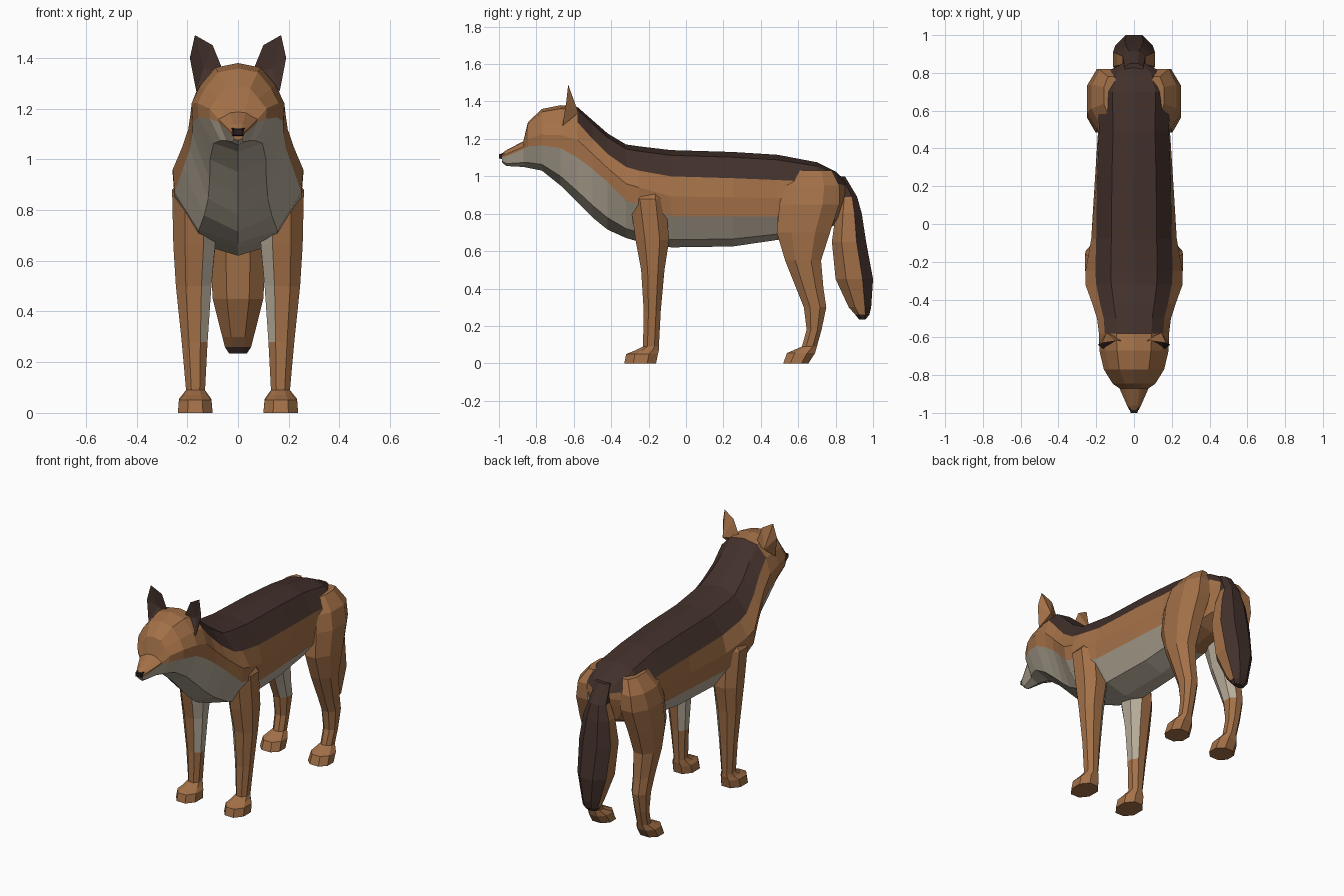
import bpy, bmesh
from mathutils import Vector

if "Cube" in bpy.data.objects:
    bpy.data.objects.remove(bpy.data.objects["Cube"])


def material(name, rgb):
    m = bpy.data.materials.new(name)
    m.diffuse_color = (*rgb, 1)
    m.use_nodes = True
    m.node_tree.nodes["Principled BSDF"].inputs["Base Color"].default_value = m.diffuse_color
    return m


MATS = [material("brown fur", (0.37, 0.165, 0.065)),
        material("dark fur", (0.055, 0.03, 0.024)),
        material("cream fur", (0.47, 0.41, 0.32)),
        material("nose black", (0.02, 0.012, 0.012))]
BROWN, DARK, CREAM, BLACK = range(4)


def finish(name, bm):
    me = bpy.data.meshes.new(name)
    bm.to_mesh(me)
    bm.free()
    for m in MATS:
        me.materials.append(m)
    ob = bpy.data.objects.new(name, me)
    bpy.context.collection.objects.link(ob)
    return ob


def loft(name, rings, rule):
    """Skin a list of closed rings; rule(i, j, centre, normal) gives the colour."""
    bm = bmesh.new()
    vs = [[bm.verts.new(p) for p in r] for r in rings]
    n = len(rings[0])
    tags = {}
    for i in range(len(vs) - 1):
        for j in range(n):
            k = (j + 1) % n
            f = bm.faces.new((vs[i][j], vs[i][k], vs[i + 1][k], vs[i + 1][j]))
            tags[f] = (i, j)
    tags[bm.faces.new(vs[0])] = (0, -1)
    tags[bm.faces.new(vs[-1])] = (len(vs) - 1, -1)
    bmesh.ops.recalc_face_normals(bm, faces=bm.faces[:])
    bm.normal_update()
    for f, (i, j) in tags.items():
        f.material_index = rule(i, j, f.calc_center_median(), f.normal)
    return finish(name, bm)


def body_ring(y, zt, zd, zw, zb, wd, ww):
    """Upright section: top, dark-fur edge, flank, cream-fur edge, belly."""
    half = [(0, zt), (0.6 * wd, zt - 0.2 * (zt - zd)), (wd, zd),
            (max(wd, ww) * 1.03, (zd + zw) / 2), (ww, zw),
            (0.62 * ww, zb + 0.25 * (zw - zb)), (0, zb)]
    full = half + [(-x, z) for x, z in half[5:0:-1]]
    return [(x, y, z) for x, z in full]


def limb_ring(z, y0, y1, x0, x1, side=1, c=0.28):
    """Level section: rectangle with cut corners."""
    dx, dy = (x1 - x0) * c, (y1 - y0) * c
    pts = [(x0 + dx, y0), (x1 - dx, y0), (x1, y0 + dy), (x1, y1 - dy),
           (x1 - dx, y1), (x0 + dx, y1), (x0, y1 - dy), (x0, y0 + dy)]
    return [(side * x, y, z) for x, y in pts]


# Head, neck and torso: y, top, dark edge, cream edge, bottom, two half widths
SPINE = [
    (-0.985, 1.122, 1.115, 1.10, 1.075, .020, .025),
    (-0.96, 1.14, 1.13, 1.107, 1.055, .030, .036),
    (-0.87, 1.187, 1.172, 1.145, 1.05, .050, .075),
    (-0.845, 1.29, 1.24, 1.16, 1.045, .080, .110),
    (-0.77, 1.36, 1.28, 1.165, 1.03, .130, .155),
    (-0.67, 1.38, 1.29, 1.15, 0.95, .150, .178),
    (-0.58, 1.37, 1.29, 1.10, 0.86, .155, .180),
    (-0.50, 1.30, 1.20, 1.04, 0.78, .160, .190),
    (-0.42, 1.23, 1.12, 0.97, 0.715, .180, .215),
    (-0.32, 1.17, 1.05, 0.87, 0.67, .200, .250),
    (-0.25, 1.16, 1.03, 0.85, 0.65, .205, .250),
    (-0.08, 1.14, 1.00, 0.785, 0.62, .200, .220),
    (0.25, 1.13, 0.99, 0.785, 0.625, .195, .200),
    (0.49, 1.115, 0.98, 0.785, 0.66, .185, .185),
    (0.70, 1.075, 0.97, 0.82, 0.70, .190, .180),
    (0.80, 1.025, 0.965, 0.85, 0.74, .150, .120),
    (0.85, 0.98, 0.95, 0.88, 0.82, .060, .050)]


def body_rule(i, j, c, n):
    if j in (0, 1, 10, 11) and i >= 6:
        return DARK
    if 4 <= j <= 7 and i < 13:
        return CREAM
    return BROWN


loft("body_and_head", [body_ring(*r) for r in SPINE], body_rule)

# Nose
bm = bmesh.new()
bmesh.ops.create_cube(bm, size=1)
for v in bm.verts:
    s = 1.0 if v.co.y > 0 else 0.7
    v.co = Vector((v.co.x * .052 * s, -0.985 + v.co.y * .03, 1.107 + v.co.z * .034 * s))
for f in bm.faces:
    f.material_index = BLACK
finish("nose", bm)

# Legs: z, front y, back y, inner x, outer x
FRONT = [
    (0.98, -.25, -.14, .10, .19), (0.88, -.30, -.11, .08, .26),
    (0.66, -.27, -.09, .09, .255), (0.50, -.24, -.115, .105, .245),
    (0.28, -.226, -.135, .12, .222), (0.09, -.23, -.145, .13, .205),
    (0.07, -.27, -.145, .12, .215), (0.05, -.32, -.15, .105, .233),
    (0.00, -.33, -.16, .10, .237)]
HIND = [
    (1.03, .58, .78, .08, .16), (0.95, .53, .82, .08, .225),
    (0.85, .50, .82, .06, .25), (0.70, .485, .77, .085, .25),
    (0.55, .53, .722, .10, .24), (0.40, .59, .735, .115, .225),
    (0.30, .63, .75, .12, .22), (0.18, .645, .725, .13, .21),
    (0.09, .62, .70, .13, .205), (0.055, .54, .69, .105, .233),
    (0.00, .52, .655, .10, .237)]
for side, word in ((1, "left"), (-1, "right")):
    def leg_rule(i, j, c, n, side=side):
        return CREAM if n.x * side < -0.5 and c.z > 0.33 else BROWN
    loft("front_leg_" + word, [limb_ring(*r, side) for r in FRONT], leg_rule)
    loft("hind_leg_" + word, [limb_ring(*r, side) for r in HIND], leg_rule)

# Tail: z, front y, back y, half width
TAIL = [(1.00, .79, .85, .05), (0.89, .82, .915, .06), (0.80, .80, .94, .09),
        (0.65, .78, .963, .11), (0.45, .80, 1.0, .10), (0.30, .87, .99, .062),
        (0.26, .905, .98, .052), (0.235, .925, .96, .035)]


def tail_rule(i, j, c, n):
    return DARK if j in (3, 4, 5) or i >= 6 or i == 0 else BROWN


loft("tail", [limb_ring(z, a, b, -w, w) for z, a, b, w in TAIL], tail_rule)

# Ears: leaf outline, hollow dark front, ridged brown back
OUTLINE = [(.055, -.62, 1.34), (.10, -.62, 1.45), (.17, -.63, 1.49),
           (.19, -.64, 1.40), (.165, -.66, 1.27)]
for side, word in ((1, "left"), (-1, "right")):
    bm = bmesh.new()
    new = lambda p: bm.verts.new((p[0] * side, p[1], p[2]))
    rim = [new(p) for p in OUTLINE]
    hollow, ridge = new((.135, -.615, 1.36)), new((.145, -.575, 1.34))
    n = len(rim)
    for k in range(n):
        a, b = rim[k], rim[(k + 1) % n]
        bm.faces.new((a, b, hollow)).material_index = DARK
        bm.faces.new((b, a, ridge)).material_index = BROWN
    bmesh.ops.recalc_face_normals(bm, faces=bm.faces[:])
    finish("ear_" + word, bm)
